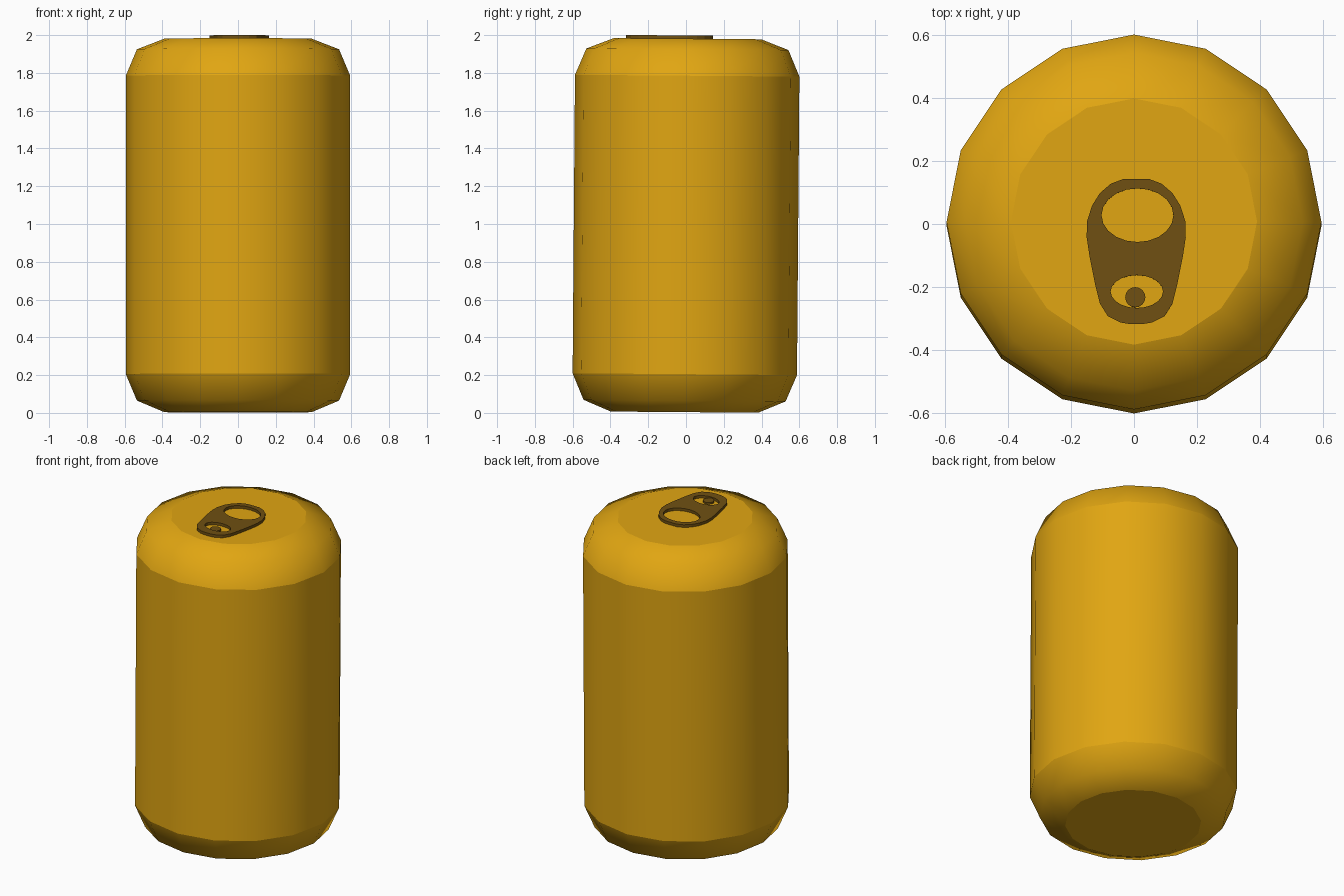
import bpy, bmesh
from math import sin, cos, pi
from mathutils import Matrix, Vector

if "Cube" in bpy.data.objects:
    bpy.data.objects.remove(bpy.data.objects["Cube"], do_unlink=True)

SIDES = 16
# The whole can leans very slightly backwards about its middle
LEAN = (Matrix.Translation((0, 0, 1)) @ Matrix.Rotation(-0.008, 4, 'X')
        @ Matrix.Translation((0, 0, -1)))


def material(name, color):
    mat = bpy.data.materials.new(name)
    mat.use_nodes = True
    mat.diffuse_color = color
    bsdf = next(n for n in mat.node_tree.nodes if n.type == 'BSDF_PRINCIPLED')
    bsdf.inputs["Base Color"].default_value = color
    return mat


gold = material("gold", (0.75, 0.38, 0.006, 1))
brown = material("dark brown", (0.16, 0.08, 0.006, 1))


def add_object(name, mesh, mat):
    mesh.transform(LEAN)
    mesh.materials.clear()
    mesh.materials.append(mat)
    obj = bpy.data.objects.new(name, mesh)
    bpy.context.collection.objects.link(obj)
    return obj


def ellipse(cx, cy, rx, ry, count=20):
    return [(cx + rx * cos(2 * pi * i / count), cy + ry * sin(2 * pi * i / count))
            for i in range(count)]


def plate(name, outlines, low, high, mat):
    """Flat plate from an outer outline and any hole outlines."""
    curve = bpy.data.curves.new(name + "_outline", 'CURVE')
    curve.dimensions = '2D'
    curve.fill_mode = 'BOTH'
    curve.extrude = (high - low) / 2
    for points in outlines:
        spline = curve.splines.new('POLY')
        spline.points.add(len(points) - 1)
        for p, (x, y) in zip(spline.points, points):
            p.co = (x, y, 0, 1)
        spline.use_cyclic_u = True
    temp = bpy.data.objects.new(name + "_outline", curve)
    bpy.context.collection.objects.link(temp)
    bpy.context.view_layer.update()
    mesh = bpy.data.meshes.new_from_object(
        temp.evaluated_get(bpy.context.evaluated_depsgraph_get()))
    bpy.data.objects.remove(temp, do_unlink=True)
    bm = bmesh.new()
    bm.from_mesh(mesh)
    bmesh.ops.remove_doubles(bm, verts=bm.verts, dist=0.0001)
    bmesh.ops.recalc_face_normals(bm, faces=bm.faces)
    for f in bm.faces:
        f.smooth = False
    bm.to_mesh(mesh)
    bm.free()
    mesh.transform(Matrix.Translation((0, 0, (low + high) / 2)))
    return add_object(name, mesh, mat)


# Can body: lathed profile with smooth shoulders and hard ring creases
profile = [(0.39, 0.004), (0.535, 0.065), (0.594, 0.205),
           (0.594, 1.785), (0.535, 1.925), (0.39, 1.981)]
bm = bmesh.new()
rings = [[bm.verts.new((r * cos(2 * pi * i / SIDES), r * sin(2 * pi * i / SIDES), z))
          for i in range(SIDES)] for r, z in profile]
for low, high in zip(rings, rings[1:]):
    for i in range(SIDES):
        j = (i + 1) % SIDES
        bm.faces.new((low[i], low[j], high[j], high[i])).smooth = True
bm.faces.new(rings[0][::-1])
bm.faces.new(rings[-1])
for k in (0, 2, 3, 5):
    for i in range(SIDES):
        bm.edges.get((rings[k][i], rings[k][(i + 1) % SIDES])).smooth = False
body_mesh = bpy.data.meshes.new("can_body")
bm.to_mesh(body_mesh)
bm.free()
add_object("can_body", body_mesh, gold)

# Pull tab: mirrored half outline with a finger hole and a rivet hole
half = [(0.04, 0.135), (0.08, 0.12), (0.115, 0.09), (0.14, 0.05), (0.156, 0),
        (0.157, -0.05), (0.148, -0.11), (0.13, -0.2), (0.115, -0.26),
        (0.09, -0.3), (0.05, -0.32), (0.02, -0.325)]
MID = 0.007
outline = [(MID + x, y) for x, y in half] + [(MID - x, y) for x, y in reversed(half)]
finger_hole = ellipse(0.011, 0.02, 0.114, 0.085)
rivet_hole = ellipse(0.009, -0.222, 0.083, 0.052)
plate("pull_tab", [outline, finger_hole, rivet_hole], 1.979, 1.998, brown)

# Rivet
plate("rivet", [ellipse(0.004, -0.24, 0.032, 0.032, 16)], 1.979, 1.992, brown)
